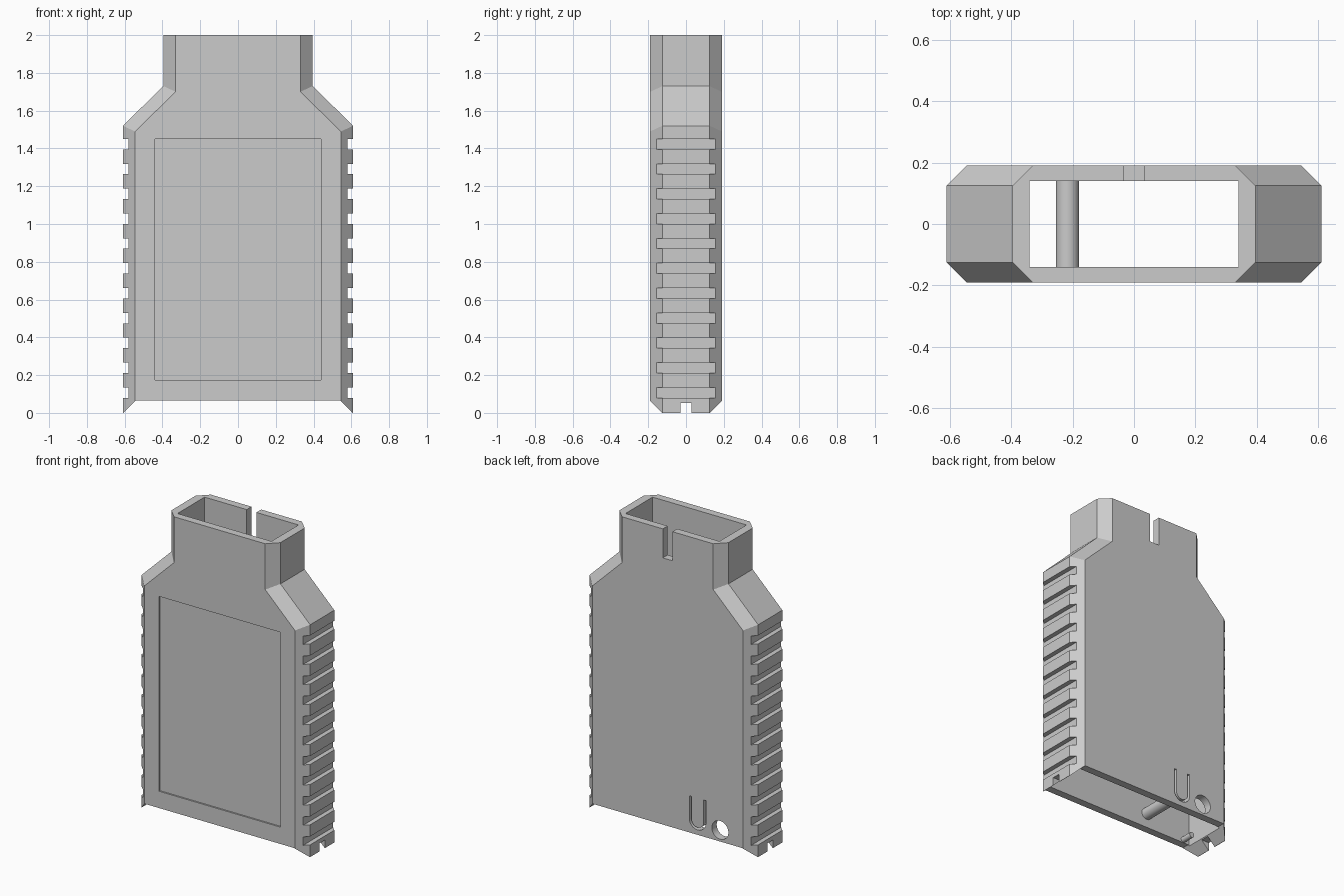
import bpy, bmesh, math

cube = bpy.data.objects.get("Cube")
if cube:
    bpy.data.objects.remove(cube, do_unlink=True)

grey = bpy.data.materials.new("light grey plastic")
grey.use_nodes = True
grey.diffuse_color = (0.6, 0.6, 0.6, 1)
grey.node_tree.nodes["Principled BSDF"].inputs["Base Color"].default_value = (0.6, 0.6, 0.6, 1)


def finish(name, bm):
    bmesh.ops.recalc_face_normals(bm, faces=bm.faces)
    mesh = bpy.data.meshes.new(name)
    bm.to_mesh(mesh)
    bm.free()
    mesh.materials.append(grey)
    ob = bpy.data.objects.new(name, mesh)
    bpy.context.collection.objects.link(ob)
    return ob


def add_prism(bm, profile, y0, y1):
    """Extrude an x-z outline from y0 to y1."""
    rings = [[bm.verts.new((x, y, z)) for x, z in profile] for y in (y0, y1)]
    bm.faces.new(rings[0])
    bm.faces.new(rings[1][::-1])
    n = len(profile)
    for i in range(n):
        j = (i + 1) % n
        bm.faces.new((rings[0][i], rings[0][j], rings[1][j], rings[1][i]))


def prism(name, profile, y0, y1):
    bm = bmesh.new()
    add_prism(bm, profile, y0, y1)
    return finish(name, bm)


def rect(x0, x1, z0, z1):
    return [(x0, z0), (x1, z0), (x1, z1), (x0, z1)]


def arc(cx, cz, r, a0, a1, n):
    return [(cx + r * math.cos(math.radians(a0 + (a1 - a0) * i / n)),
             cz + r * math.sin(math.radians(a0 + (a1 - a0) * i / n))) for i in range(n + 1)]


def circle(cx, cz, r, n=32):
    return arc(cx, cz, r, 0, 360, n)[:-1]


def mirrored(half):
    return half + [(-x, z) for x, z in reversed(half)]


# Outer body: chamfered sections lofted up through the shoulders to the neck
# Each level: side half width, side height, face half width, face height
levels = [(0.61, 0, 0.545, 0), (0.61, 1.52, 0.545, 1.49),
          (0.395, 1.73, 0.33, 1.70), (0.395, 2, 0.33, 2)]
bm = bmesh.new()
rings = []
for sx, sz, fx, fz in levels:
    quarter = [(sx, 0.125, sz), (fx, 0.19, fz)]
    back = quarter + [(-x, y, z) for x, y, z in reversed(quarter)]
    ring = back + [(x, -y, z) for x, y, z in reversed(back)]
    rings.append([bm.verts.new(p) for p in ring])
bm.faces.new(rings[0])
bm.faces.new(rings[-1])
for low, high in zip(rings, rings[1:]):
    for i in range(8):
        j = (i + 1) % 8
        bm.faces.new((low[i], low[j], high[j], high[i]))
body = finish("case_body", bm)

cutters = []

# Hollow interior, open at both ends
cutters.append(prism("cavity_cutter", mirrored(
    [(0.55, -0.1), (0.55, 1.5), (0.34, 1.71), (0.34, 2.1)]), -0.14, 0.14))

# Sloped bottom opening for a sliding lid
cutters.append(prism("lid_cutter", mirrored([(0.708, -0.1), (0.543, 0.065)]), -0.3, 0.3))

# Grip grooves on both sides
bm = bmesh.new()
for side in (-1, 1):
    for i in range(11):
        z = 0.08 + i * 0.1315
        add_prism(bm, rect(side * 0.58, side * 0.7, z, z + 0.055), -0.3, 0.3)
cutters.append(finish("groove_cutter", bm))

# Side latch notches, front label recess, back neck slot, back round hole
cutters.append(prism("notch_cutter", rect(-0.8, 0.8, -0.1, 0.053), -0.028, 0.028))
cutters.append(prism("label_cutter", rect(-0.44, 0.44, 0.175, 1.45), -0.3, -0.18))
cutters.append(prism("neck_slot_cutter", rect(-0.035, 0.035, 1.81, 2.1), 0.1, 0.3))
cutters.append(prism("hole_cutter", circle(-0.38, 0.14, 0.06), 0.1, 0.3))

# U-shaped slit around the flexible button on the back
cx, cz, top = -0.217, 0.157, 0.305
slit = ([(cx - 0.06, top)] + arc(cx, cz, 0.06, 180, 360, 16) + [(cx + 0.06, top), (cx + 0.044, top)]
        + arc(cx, cz, 0.044, 360, 180, 16) + [(cx - 0.044, top)])
cutters.append(prism("button_slit_cutter", slit, 0.1, 0.3))

# Apply the cuts
for c in cutters:
    c.hide_render = True
    mod = body.modifiers.new(c.name, 'BOOLEAN')
    mod.operation = 'DIFFERENCE'
    mod.solver = 'EXACT'
    mod.object = c
graph = bpy.context.evaluated_depsgraph_get()
cut_mesh = bpy.data.meshes.new_from_object(body.evaluated_get(graph))
body.modifiers.clear()
body.data = cut_mesh
for c in cutters:
    bpy.data.objects.remove(c, do_unlink=True)

# Button post and small locating pin inside
post = prism("button_post", circle(cx, cz, 0.0375), -0.14, 0.145)
pin = prism("locating_pin", circle(-0.505, 0.085, 0.018, 16), -0.145, -0.06)

# Smooth curved walls, keep hard edges
for ob in (body, post, pin):
    bpy.ops.object.select_all(action='DESELECT')
    ob.select_set(True)
    bpy.context.view_layer.objects.active = ob
    bpy.ops.object.shade_smooth_by_angle(angle=math.radians(25))
